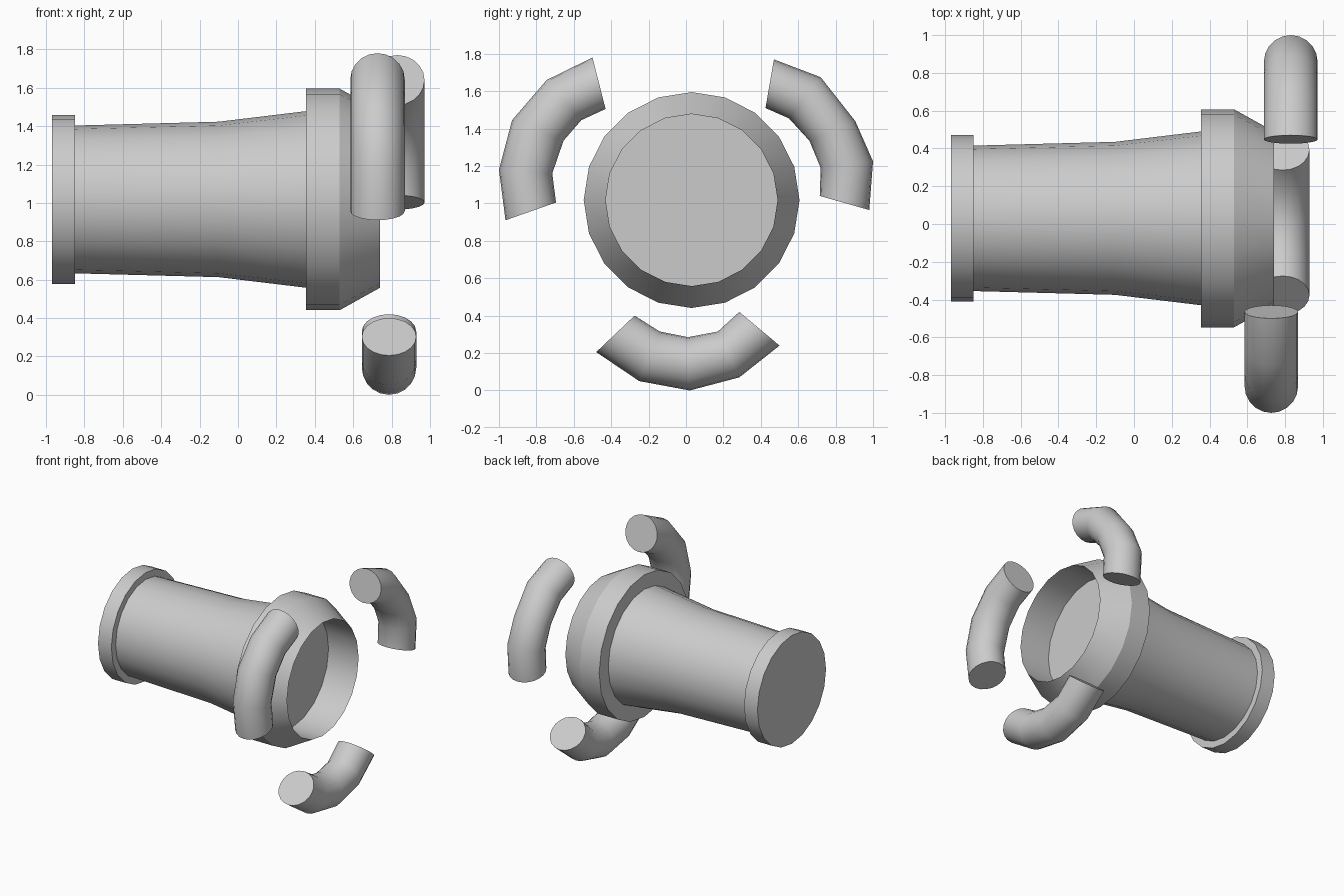
import bpy, bmesh
from math import sin, cos, pi, radians

if "Cube" in bpy.data.objects:
    bpy.data.objects.remove(bpy.data.objects["Cube"])

CY, CZ = 0.03, 1.018   # barrel axis


def finish(bm, name, angle):
    me = bpy.data.meshes.new(name)
    bm.to_mesh(me)
    bm.free()
    ob = bpy.data.objects.new(name, me)
    bpy.context.collection.objects.link(ob)
    bpy.ops.object.select_all(action='DESELECT')
    ob.select_set(True)
    bpy.context.view_layer.objects.active = ob
    bpy.ops.object.shade_smooth_by_angle(angle=radians(angle))
    return ob


def bridge(bm, rings):
    for a, b in zip(rings, rings[1:]):
        n = len(a)
        for j in range(n):
            k = (j + 1) % n
            bm.faces.new((a[j], a[k], b[k], b[j]))


def lathe(name, profile, cap_start=False, cap_end=False, sides=20):
    """Revolve (x, radius) points around the barrel axis."""
    bm = bmesh.new()
    rings = [[bm.verts.new((x, CY + r * cos(2 * pi * j / sides),
                            CZ + r * sin(2 * pi * j / sides)))
              for j in range(sides)] for x, r in profile]
    bridge(bm, rings)
    if cap_start:
        bm.faces.new(rings[0][::-1])
    if cap_end:
        bm.faces.new(rings[-1])
    return finish(bm, name, 25)


def bent_tube(name, x, outer, inner, sides=20, half=0.142):
    """Loft mitred rings, each spanning an outer and inner (y, z) point."""
    bm = bmesh.new()
    rings = []
    for (oy, oz), (iy, iz) in zip(outer, inner):
        my, mz = (oy + iy) / 2, (oz + iz) / 2
        ring = []
        for j in range(sides):
            c, s = cos(2 * pi * j / sides), sin(2 * pi * j / sides)
            ring.append(bm.verts.new((x + half * s, my + (oy - my) * c,
                                      mz + (oz - mz) * c)))
        rings.append(ring)
    bridge(bm, rings)
    bm.faces.new(rings[0][::-1])
    bm.faces.new(rings[-1])
    bmesh.ops.recalc_face_normals(bm, faces=bm.faces[:])
    return finish(bm, name, 45)


# Barrel with rear flange and hollow front collar
lathe("rear_flange", [(-0.97, 0.44), (-0.85, 0.44), (-0.85, 0.385)], cap_start=True)
lathe("barrel", [(-0.85, 0.385), (-0.10, 0.405), (0.355, 0.46)])
lathe("front_collar", [(0.355, 0.46), (0.355, 0.577), (0.53, 0.577),
                       (0.74, 0.46), (0.47, 0.46)], cap_end=True)

# Three curved tubes floating around the opening
bent_tube("lower_tube", 0.787,
          [(-0.48, 0.205), (-0.25, 0.05), (0.02, 0.0), (0.285, 0.07), (0.50, 0.24)],
          [(-0.275, 0.40), (-0.14, 0.315), (0.01, 0.285), (0.17, 0.315), (0.285, 0.42)])
bent_tube("back_tube", 0.83,
          [(0.47, 1.77), (0.72, 1.675), (0.905, 1.44), (1.0, 1.225), (0.98, 0.965)],
          [(0.425, 1.51), (0.55, 1.455), (0.66, 1.335), (0.72, 1.19), (0.715, 1.04)])
bent_tube("front_tube", 0.727,
          [(-0.50, 1.78), (-0.745, 1.66), (-0.93, 1.445), (-1.0, 1.18), (-0.965, 0.91)],
          [(-0.43, 1.505), (-0.56, 1.445), (-0.655, 1.335), (-0.715, 1.16), (-0.695, 1.005)])
